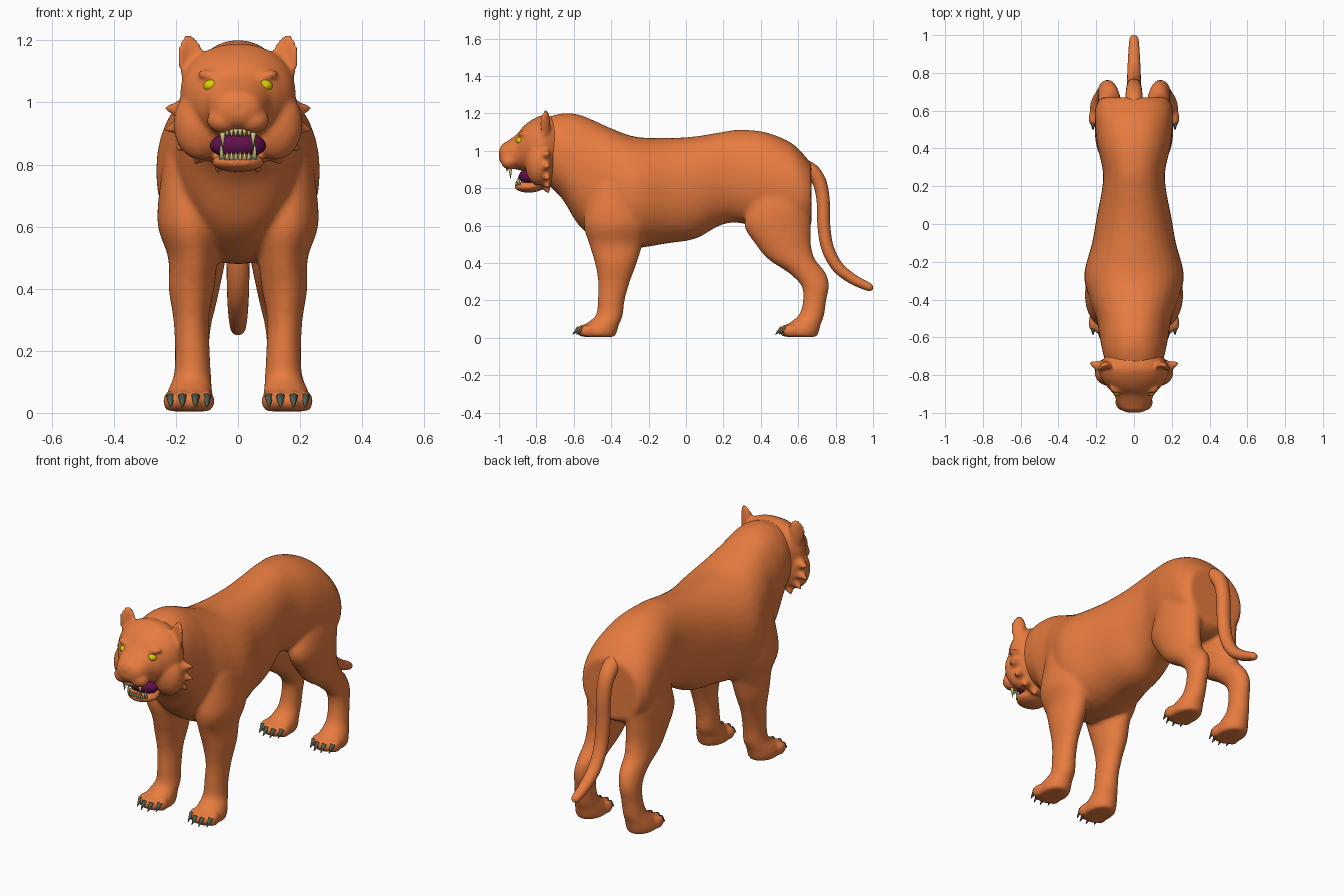
import bpy, bmesh, math
from mathutils import Vector, Matrix

if "Cube" in bpy.data.objects:
    bpy.data.objects.remove(bpy.data.objects["Cube"])


def material(name, rgb):
    m = bpy.data.materials.new(name)
    m.diffuse_color = (*rgb, 1)
    m.use_nodes = True
    m.node_tree.nodes["Principled BSDF"].inputs["Base Color"].default_value = m.diffuse_color
    return m


FUR = material("orange_fur", (0.80, 0.20, 0.05))
EYE = material("yellow_eye", (0.72, 0.62, 0.0))
MOUTH = material("purple_mouth", (0.12, 0.005, 0.07))
TOOTH = material("tooth", (0.55, 0.55, 0.22))
CLAW = material("claw", (0.08, 0.11, 0.08))


def catmull(a, b, c, d, t):
    return [0.5 * (2 * q + (r - p) * t + (2 * p - 5 * q + 4 * r - s) * t * t
                   + (3 * q - p - 3 * r + s) * t ** 3) for p, q, r, s in zip(a, b, c, d)]


def loft(bm, rows, axis=None, n=36, power=2.0, steps=5):
    """Rows of (x, y, z, half width in x, half width across); skinned smoothly."""
    pts = []
    for i in range(len(rows) - 1):
        q = [rows[max(i - 1, 0)], rows[i], rows[i + 1], rows[min(i + 2, len(rows) - 1)]]
        pts += [catmull(*q, k / steps) for k in range(steps)]
    pts.append(rows[-1])
    rings = []
    for i, p in enumerate(pts):
        a, b = pts[max(i - 1, 0)], pts[min(i + 1, len(pts) - 1)]
        t = Vector((0, b[1] - a[1], b[2] - a[2])).normalized()
        side = {'Y': Vector((0, 0, 1)), 'Z': Vector((0, 1, 0))}.get(axis, Vector((0, -t.z, t.y)))
        ring = []
        for k in range(n):
            ang = math.tau * k / n
            c, s = math.cos(ang), math.sin(ang)
            c = math.copysign(abs(c) ** (2 / power), c)
            s = math.copysign(abs(s) ** (2 / power), s)
            ring.append(bm.verts.new(Vector(p[:3]) + Vector((c * p[3], 0, 0)) + side * s * p[4]))
        rings.append(ring)
    for r0, r1 in zip(rings, rings[1:]):
        for k in range(n):
            bm.faces.new((r0[k], r0[(k + 1) % n], r1[(k + 1) % n], r1[k]))
    bm.faces.new(rings[0][::-1])
    bm.faces.new(rings[-1])


def blob(bm, pos, radii, rot=Matrix()):
    m = Matrix.Translation(pos) @ rot @ Matrix.Diagonal((*radii, 1))
    return bmesh.ops.create_uvsphere(bm, u_segments=24, v_segments=14, radius=1, matrix=m)["verts"]


def spike(bm, p, q, r):
    p, q = Vector(p), Vector(q)
    d = q - p
    m = Matrix.Translation((p + q) / 2) @ d.to_track_quat('Z', 'Y').to_matrix().to_4x4()
    bmesh.ops.create_cone(bm, cap_ends=True, segments=10, radius1=r, radius2=r * 0.12,
                          depth=d.length, matrix=m)


def finish(bm, name, mat, voxel=0, smooth=6):
    bmesh.ops.recalc_face_normals(bm, faces=bm.faces[:])
    for f in bm.faces:
        f.smooth = True
    me = bpy.data.meshes.new(name)
    bm.to_mesh(me)
    bm.free()
    me.materials.append(mat)
    ob = bpy.data.objects.new(name, me)
    bpy.context.collection.objects.link(ob)
    if voxel:
        r = ob.modifiers.new("fuse", 'REMESH')
        r.mode, r.voxel_size, r.use_smooth_shade = 'VOXEL', voxel, True
        s = ob.modifiers.new("soften", 'SMOOTH')
        s.factor, s.iterations = 0.5, smooth
    return ob


# torso: y, top, bottom, half width
bm = bmesh.new()
torso = [(-.74, 1.18, .82, .15), (-.66, 1.20, .74, .17), (-.58, 1.195, .61, .185),
         (-.50, 1.165, .54, .20), (-.40, 1.12, .49, .235), (-.27, 1.075, .48, .264),
         (-.10, 1.068, .505, .222), (.05, 1.077, .53, .195), (.18, 1.098, .60, .170),
         (.28, 1.112, .615, .165), (.42, 1.10, .58, .195), (.55, 1.05, .56, .207),
         (.62, .99, .57, .203), (.67, .93, .60, .175)]
loft(bm, [(0, y, (t + b) / 2, w, (t - b) / 2) for y, t, b, w in torso], 'Y', power=2.15)

# legs: z, x, y, half width, half depth
front_leg = [(.82, .15, -.37, .09, .14), (.62, .155, -.375, .105, .172), (.50, .145, -.375, .080, .142),
             (.40, .150, -.375, .073, .112), (.30, .151, -.385, .057, .085), (.20, .147, -.40, .056, .072),
             (.12, .147, -.41, .060, .072), (.07, .155, -.45, .072, .092), (.03, .157, -.47, .078, .10),
             (.005, .157, -.47, .068, .09)]
hind_leg = [(.86, .12, .50, .06, .12), (.70, .12, .50, .085, .165), (.60, .12, .49, .086, .178),
            (.50, .12, .52, .080, .148), (.42, .125, .565, .070, .125), (.35, .13, .645, .060, .10),
            (.28, .14, .69, .053, .074), (.20, .145, .688, .051, .062), (.12, .15, .67, .056, .068),
            (.07, .155, .63, .070, .09), (.03, .157, .61, .077, .10), (.005, .157, .61, .068, .09)]
claws = bmesh.new()
for s in (1, -1):
    for leg, toe_y in ((front_leg, -.545), (hind_leg, .54)):
        loft(bm, [(s * x, y, z, a, b) for z, x, y, a, b in leg], 'Z')
        for dx, back in ((-.057, .02), (-.02, 0), (.022, 0), (.06, .02)):
            x, y = s * (.157 + dx), toe_y + back
            blob(bm, (x, y, .038), (.025, .045, .034))
            spike(claws, (x, y - .025, .052), (x, y - .062, .018), .015)
finish(bm, "body_and_legs", FUR, .011)
finish(claws, "claws", CLAW)

# tail: y, z, radius
bm = bmesh.new()
tail = [(.60, .93, .03), (.66, .90, .045), (.71, .84, .042), (.733, .74, .039), (.737, .60, .038),
        (.757, .48, .037), (.81, .38, .035), (.89, .315, .031), (.97, .275, .025), (.992, .266, .017),
        (1.0, .264, .004)]
loft(bm, [(0, y, z, r, r * .9) for y, z, r in tail], n=20)
finish(bm, "tail", FUR)

# head: skull and muzzle (y, top, bottom, half width)
bm = bmesh.new()
skull = [(-.68, 1.17, .86, .14), (-.76, 1.19, .86, .185), (-.82, 1.168, .88, .172), (-.87, 1.13, .89, .135),
         (-.905, 1.088, .90, .105), (-.95, 1.055, .908, .088), (-.985, 1.032, .93, .065),
         (-.999, 1.0, .955, .03)]
loft(bm, [(0, y, (t + b) / 2, w, (t - b) / 2) for y, t, b, w in skull], 'Y', power=2.15)
blob(bm, (0, -.755, .955), (.20, .07, .165))         # ruff
blob(bm, (0, -.84, .808), (.085, .078, .032))        # lower jaw
blob(bm, (0, -.968, .992), (.036, .030, .032))       # nose
for s in (1, -1):
    blob(bm, (s * .12, -.79, .93), (.088, .07, .115))     # cheek
    blob(bm, (s * .048, -.945, .943), (.052, .045, .042))  # muzzle pad
    blob(bm, (s * .085, -.87, 1.085), (.045, .028, .018), Matrix.Rotation(-s * .2, 4, 'Y'))  # brow
    # cupped ear
    ear = blob(bm, (s * .148, -.745, 1.125), (.044, .02, .095), Matrix.Rotation(s * .15, 4, 'Y'))
    for v in ear:
        v.co.y -= 14 * (abs(v.co.x) - .145) ** 2
    # fur tufts round the ruff
    for deg in (10, -12, -34, -54, -74):
        c, q = math.cos(math.radians(deg)), math.sin(math.radians(deg))
        spike(bm, (s * .15 * c, -.765, .955 + .11 * q), (s * .24 * c, -.735, .95 + .185 * q), .05)
finish(bm, "head", FUR, .009, 4)

# eyes
bm = bmesh.new()
for s in (1, -1):
    blob(bm, (s * .086, -.883, 1.055), (.026, .026, .020), Matrix.Rotation(s * .25, 4, 'Y'))
finish(bm, "eyes", EYE)

# mouth lining and teeth
bm = bmesh.new()
blob(bm, (0, -.838, .862), (.09, .055, .045))
finish(bm, "mouth_lining", MOUTH)
bm = bmesh.new()
for s in (1, -1):
    spike(bm, (s * .05, -.94, .912), (s * .048, -.938, .852), .011)
    spike(bm, (s * .052, -.893, .818), (s * .055, -.897, .868), .010)
    for k in range(3):
        x = s * (.007 + .014 * k)
        spike(bm, (x, -.957, .915), (x, -.957, .888), .009)
        spike(bm, (x, -.905, .815), (x, -.907, .842), .009)
finish(bm, "teeth", TOOTH)
